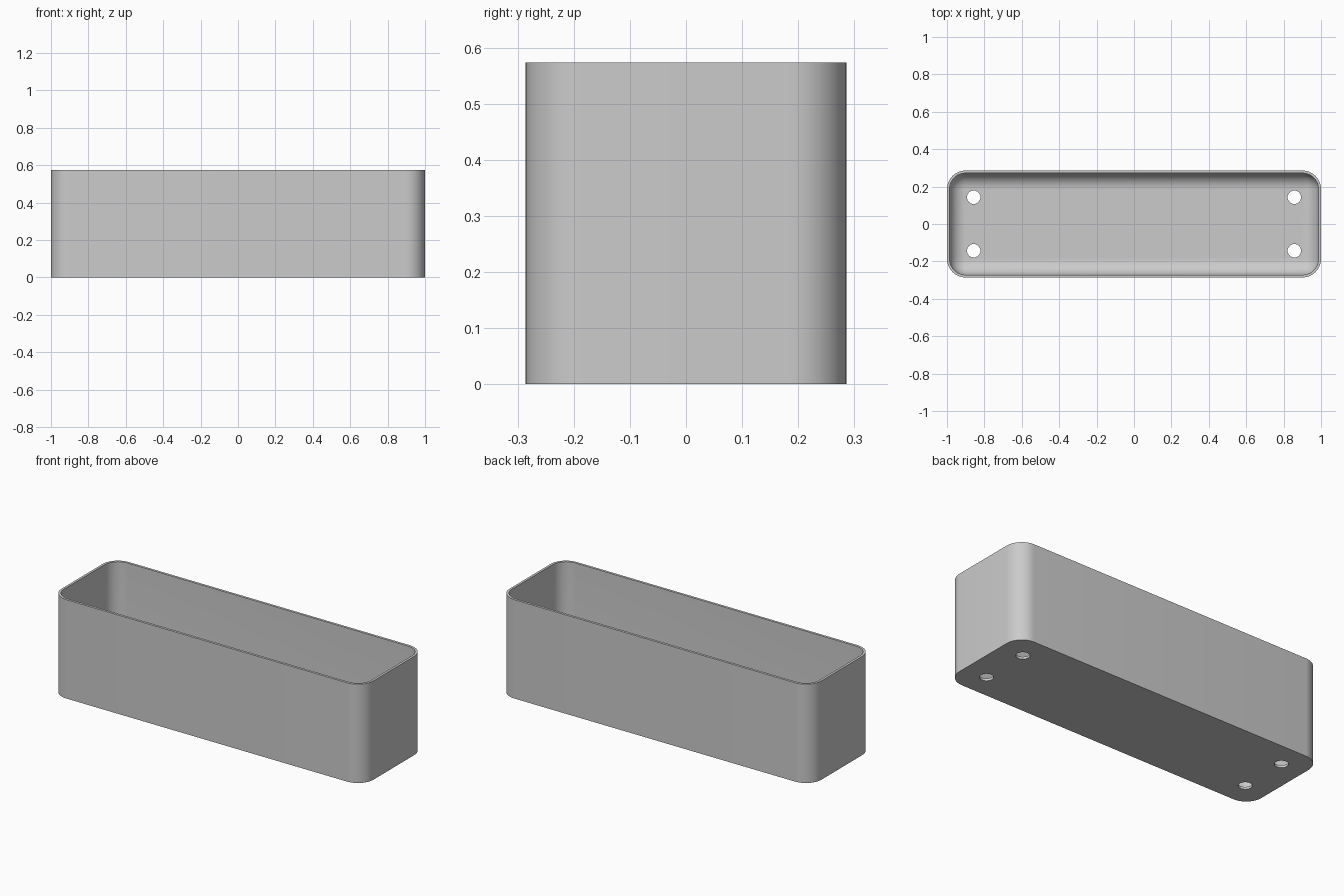
import bpy, bmesh, math

cube = bpy.data.objects.get("Cube")
if cube:
    bpy.data.objects.remove(cube, do_unlink=True)

HALF_X, HALF_Y, HEIGHT = 1.0, 0.286, 0.573
WALL, CORNER, STEPS = 0.014, 0.1, 12
FILLET = CORNER - WALL

grey = bpy.data.materials.new("grey plastic")
grey.use_nodes = True
colour = (0.6, 0.6, 0.6, 1)
grey.diffuse_color = colour
grey.node_tree.nodes["Principled BSDF"].inputs["Base Color"].default_value = colour


def ring(bm, inset, z):
    """Rounded rectangle, moved inwards by inset, at height z."""
    radius = CORNER - inset
    verts = []
    for quarter, (sx, sy) in enumerate([(1, 1), (-1, 1), (-1, -1), (1, -1)]):
        for i in range(STEPS + 1):
            a = math.pi / 2 * (quarter + i / STEPS)
            verts.append(bm.verts.new((sx * (HALF_X - CORNER) + radius * math.cos(a),
                                       sy * (HALF_Y - CORNER) + radius * math.sin(a), z)))
    return verts


# Planter shell: outer wall, rim, inner wall, rounded inner floor edge
bm = bmesh.new()
sections = [(0, 0), (0, HEIGHT), (WALL, HEIGHT)]
for i in range(STEPS + 1):
    a = math.pi / 2 * i / STEPS
    sections.append((WALL + FILLET * (1 - math.cos(a)), WALL + FILLET * (1 - math.sin(a))))
rings = [ring(bm, *s) for s in sections]
for low, high in zip(rings, rings[1:]):
    for i in range(len(low)):
        j = (i + 1) % len(low)
        bm.faces.new((low[i], low[j], high[j], high[i]))
bm.faces.new(rings[0][::-1])
bm.faces.new(rings[-1])
bmesh.ops.remove_doubles(bm, verts=bm.verts, dist=0.0001)
bmesh.ops.recalc_face_normals(bm, faces=bm.faces)
mesh = bpy.data.meshes.new("planter_box")
bm.to_mesh(mesh)
bm.free()
box = bpy.data.objects.new("planter_box", mesh)
bpy.context.collection.objects.link(box)
mesh.materials.append(grey)

# Four drain holes through the floor
for sx in (-1, 1):
    for sy in (-1, 1):
        bpy.ops.mesh.primitive_cylinder_add(vertices=32, radius=0.036, depth=0.1,
                                            location=(sx * 0.857, sy * 0.143, 0))
        cutter = bpy.context.object
        cutter.name = "drain_hole_cutter"
        cutter.data.materials.append(grey)
        cutter.hide_render = True
        cutter.hide_set(True)
        cut = box.modifiers.new("drain_hole", "BOOLEAN")
        cut.operation = "DIFFERENCE"
        cut.solver = "EXACT"
        cut.object = cutter

# Apply the cuts, then discard the cutters
bpy.ops.object.select_all(action="DESELECT")
box.select_set(True)
bpy.context.view_layer.objects.active = box
for cut in list(box.modifiers):
    cutter = cut.object
    bpy.ops.object.modifier_apply(modifier=cut.name)
    bpy.data.objects.remove(cutter, do_unlink=True)
bpy.ops.object.shade_smooth_by_angle(angle=math.radians(30))
